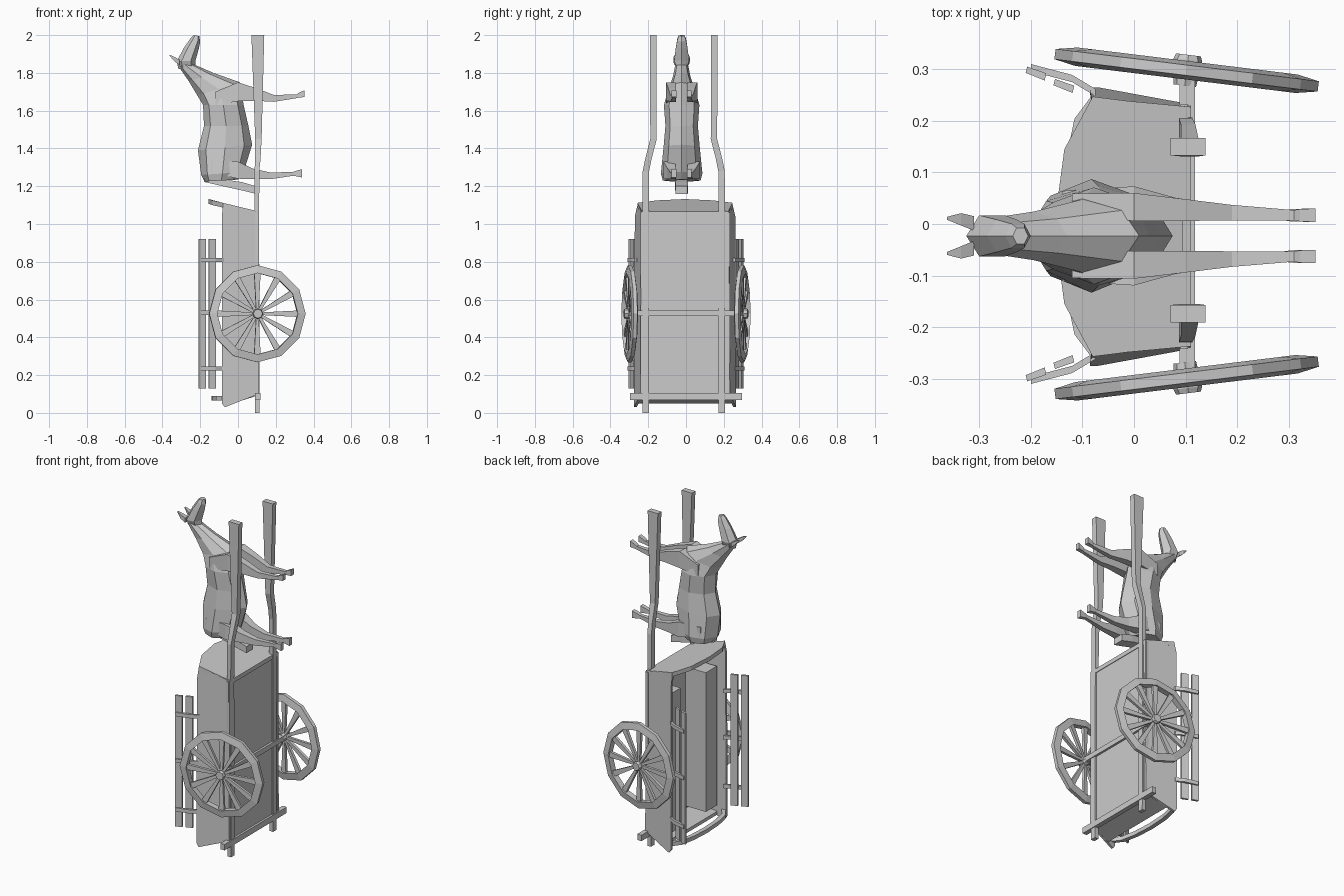
import bpy, bmesh
from math import sin, cos, pi, radians
from mathutils import Vector, Matrix

if "Cube" in bpy.data.objects:
    bpy.data.objects.remove(bpy.data.objects["Cube"])


def loft(name, rings, loop=False, mat=None):
    """Skin a list of equal-sized rings; cap the ends or close into a loop."""
    bm = bmesh.new()
    vs = [[bm.verts.new(p) for p in r] for r in rings]
    n = len(vs[0])
    pairs = list(zip(vs, vs[1:])) + ([(vs[-1], vs[0])] if loop else [])
    for a, b in pairs:
        for i in range(n):
            j = (i + 1) % n
            bm.faces.new((a[i], a[j], b[j], b[i]))
    if not loop:
        bm.faces.new(vs[0][::-1])
        bm.faces.new(vs[-1])
    if mat:
        bm.transform(mat)
    bmesh.ops.recalc_face_normals(bm, faces=bm.faces)
    me = bpy.data.meshes.new(name)
    bm.to_mesh(me)
    bm.free()
    ob = bpy.data.objects.new(name, me)
    bpy.context.collection.objects.link(ob)
    return ob


CORNERS = ((-1, -1), (1, -1), (1, 1), (-1, 1))


def rect_z(x, y, z, dx, dy):
    return [(x + a * dx, y + b * dy, z) for a, b in CORNERS]


def rect_x(x, y, z, dy, dz):
    return [(x, y + a * dy, z + b * dz) for a, b in CORNERS]


def box(name, x0, x1, y0, y1, z0, z1):
    return loft(name, [[(x0, y0, z), (x1, y0, z), (x1, y1, z), (x0, y1, z)] for z in (z0, z1)])


def shifted(pts, d):
    return [tuple(Vector(p) + Vector(d)) for p in pts]


CY = -0.005   # cart body centre line
HY = -0.023   # horse centre line

# Tub: floor, arched front board, rear board
loft("floor", [[(x, CY - .237, .075), (x, CY + .237, .075), (x, CY + .237, 1.06), (x, CY - .237, 1.06)]
               for x in (.09, .105)])
front = [(.11, CY - .228, 1.066), (-.08, CY - .252, 1.112), (-.135, CY - .15, 1.125), (-.155, CY, 1.132),
         (-.135, CY + .15, 1.125), (-.08, CY + .252, 1.112), (.11, CY + .228, 1.066)]
loft("front_board", [front, shifted(front, (0, 0, -.025))])
rear = [(.1, CY - .23, .09), (-.03, CY - .25, .05), (-.03, CY + .25, .05), (.1, CY + .23, .09)]
loft("rear_board", [rear, shifted(rear, (0, 0, .02))])

# Arched rail above the rear board
loft("rear_rail", [[(-.068 - .06 * cos(radians(d)) + a * .013, CY + .255 * sin(radians(d)), .078 + b * .012)
                    for a, b in CORNERS] for d in (-90, -55, -28, 0, 28, 55, 90)])

for side, s in (("right", -1), ("left", 1)):
    # Flared side wall, chamfered into the front board
    wall = [(.11, CY + s * .237, .1), (.11, CY + s * .232, 1.064), (-.082, CY + s * .25, 1.11),
            (-.084, CY + s * .266, 1.04), (-.085, CY + s * .27, .05), (-.07, CY + s * .27, .03)]
    loft(side + "_wall", [wall, shifted(wall, (0, -s * .014, 0))])
    box(side + "_bench", -.045, .09, CY + s * .12, CY + s * .225, .12, .96)

    # Slatted side rail on brackets
    for i, (x, y) in enumerate(((-.19, .29), (-.136, .266))):
        sl = [(x - .02, s * (y + .003)), (x + .017, s * (y - .012)), (x + .02, s * (y + .002)),
              (x - .017, s * (y + .015))]
        loft(f"{side}_slat_{i}", [[(a, b, z) for a, b in sl] for z in (.13, .92)])
    for i, z in enumerate((.235, .53, .81)):
        loft(f"{side}_bracket_{i}", [rect_x(x, s * y, z, .007, .011)
             for x, y in ((-.2, .303), (-.12, .282), (-.075, .255))])

    # Long shaft, cranked inward beside the horse
    loft(side + "_shaft", [rect_z(x, -.012 + s * y, z, dx, .017) for x, y, z, dx in
         ((.102, .201, 0, .012), (.1, .201, 1.05, .012), (.1, .2, 1.28, .013),
          (.105, .188, 1.34, .014), (.108, .16, 1.45, .017), (.105, .162, 2, .034))])

    # Toed wheel: 12-sided rim, tapered spokes, hub
    M = Matrix.Translation((.102, s * .298, .525)) @ Matrix.Rotation(-s * radians(7), 4, 'Z')
    rim = []
    for k in range(12):
        a = pi / 2 + k * pi / 6
        rim.append([(r * cos(a), y, r * sin(a)) for r, y in
                    ((.257, -.01), (.257, .01), (.215, .018), (.215, -.018))])
    loft(side + "_wheel_rim", rim, loop=True, mat=M)
    for k in range(12):
        R = M @ Matrix.Rotation(k * pi / 6, 4, 'Y')
        loft(f"{side}_spoke_{k}", [rect_z(0, 0, z, w, .008) for z, w in ((.02, .007), (.218, .017))], mat=R)
    loft(side + "_hub", [[(r * cos(k * pi / 4), s * y, r * sin(k * pi / 4)) for k in range(8)]
         for y, r in ((-.03, .022), (.02, .028), (.03, .024))], mat=M)

# Axle and rear crossbar
box("axle", .088, .118, -.3, .3, .513, .543)
box("rear_crossbar", .09, .118, -.296, .296, .068, .104)


# Horse torso, neck and head: faceted rings from (back point, belly point, half width)
def horse_ring(bx, bz, cx, cz, w, n=8):
    pts = []
    for k in range(n):
        t = 2 * pi * k / n
        f = (1 - cos(t)) / 2
        pts.append((bx + (cx - bx) * f, HY + w * sin(t), bz + (cz - bz) * f))
    return pts


loft("horse_body", [horse_ring(*r) for r in (
    (-.178, 1.225, .0, 1.235, .1), (-.195, 1.26, .03, 1.275, .11), (-.212, 1.39, .075, 1.42, .096),
    (-.18, 1.52, .055, 1.52, .086), (-.185, 1.63, .03, 1.63, .094), (-.215, 1.68, .01, 1.75, .07),
    (-.26, 1.755, -.13, 1.80, .047), (-.315, 1.835, -.245, 1.85, .034))])
loft("horse_head", [horse_ring(*r, n=6) for r in (
    (-.315, 1.82, -.225, 1.83, .03), (-.325, 1.86, -.225, 1.865, .046),
    (-.285, 1.935, -.207, 1.93, .036), (-.25, 1.985, -.2, 1.965, .027), (-.235, 2.0, -.205, 1.995, .018))])

for side, s in (("right", -1), ("left", 1)):
    loft(side + "_ear", [rect_x(x, HY + s * y, z, d, d) for x, y, z, d in
         ((-.31, .024, 1.855, .014), (-.335, .032, 1.872, .012), (-.362, .034, 1.893, .003))])
    # Legs: stations of (x, side offset, z, half width, half depth)
    loft(side + "_front_leg", [rect_x(x, HY + s * o, z, w, d) for x, o, z, w, d in (
        (-.12, .058, 1.665, .024, .035), (.0, .056, 1.70, .027, .05), (.1, .05, 1.685, .021, .033),
        (.19, .045, 1.665, .015, .018), (.31, .04, 1.676, .01, .01), (.322, .04, 1.682, .012, .013),
        (.352, .04, 1.69, .013, .018))])
    loft(side + "_hind_leg", [rect_x(x, HY + s * o, z, w, d) for x, o, z, w, d in (
        (-.14, .065, 1.3, .022, .03), (.0, .065, 1.285, .031, .045), (.08, .052, 1.265, .022, .028),
        (.17, .045, 1.255, .015, .018), (.29, .04, 1.265, .01, .01), (.305, .04, 1.267, .012, .014),
        (.34, .04, 1.268, .013, .022))])

# Tail
loft("horse_tail", [rect_x(x, HY, z, w, d) for x, z, w, d in (
    (-.18, 1.235, .015, .012), (-.08, 1.218, .028, .018), (.02, 1.2, .034, .022), (.095, 1.18, .032, .02))])
